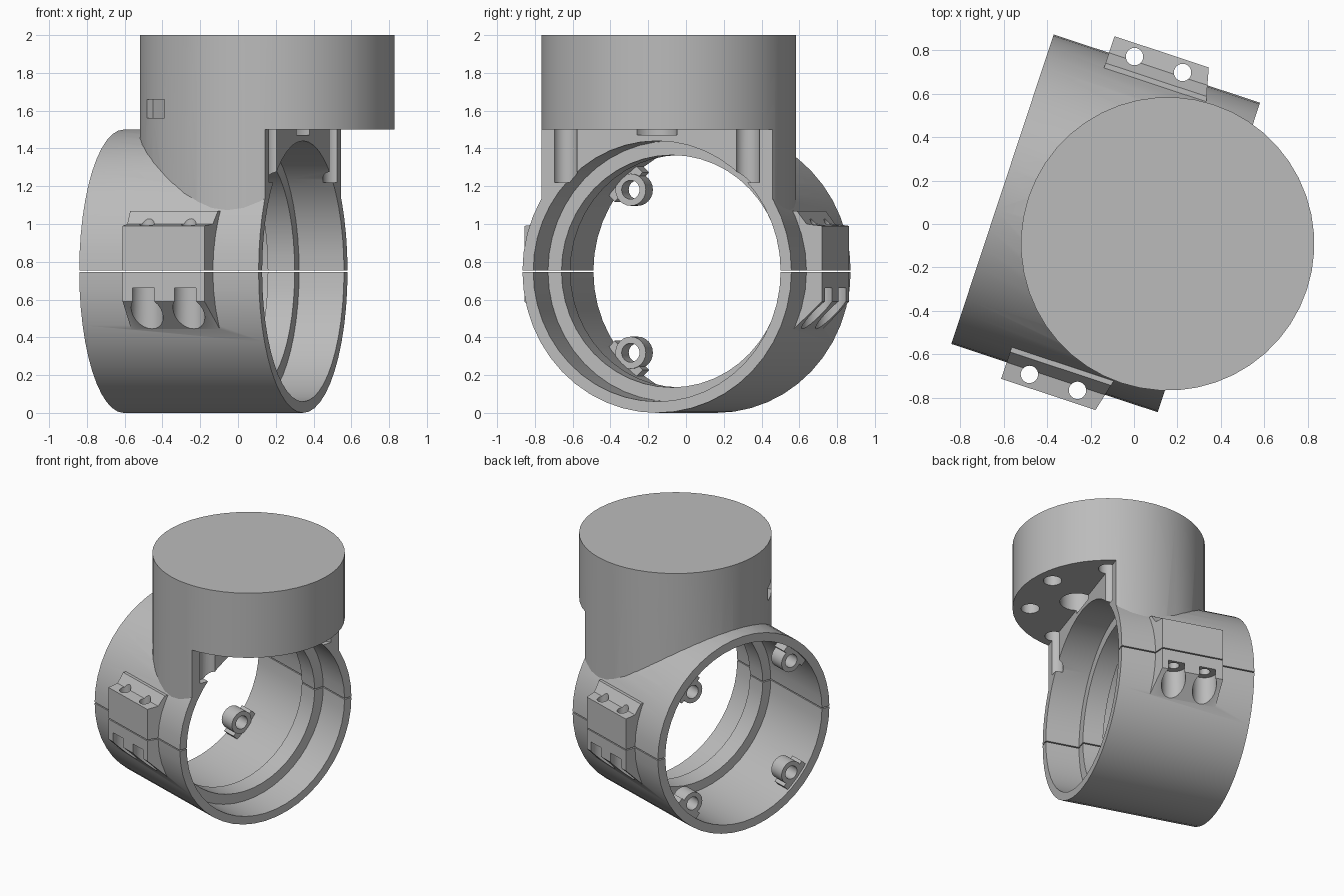
import bpy, bmesh
from math import radians, cos, sin, pi
from mathutils import Matrix, Vector

cube = bpy.data.objects.get("Cube")
if cube:
    bpy.data.objects.remove(cube, do_unlink=True)

grey = bpy.data.materials.new("plain_grey")
grey.use_nodes = True
grey.diffuse_color = (0.5, 0.5, 0.5, 1)
grey.node_tree.nodes["Principled BSDF"].inputs["Base Color"].default_value = (0.5, 0.5, 0.5, 1)

TUBE_Z = 0.75      # height of the tube axis (along local x, from 0 to 1)
COLUMN_X = 0.8     # local x of the upright column


def make(name, bm):
    bmesh.ops.recalc_face_normals(bm, faces=bm.faces)
    mesh = bpy.data.meshes.new(name)
    bm.to_mesh(mesh)
    bm.free()
    mesh.materials.append(grey)
    obj = bpy.data.objects.new(name, mesh)
    bpy.context.collection.objects.link(obj)
    return obj


def rod(start, end, radius, sides=24, name="cutter"):
    """Cylinder between two points."""
    a, b = Vector(start), Vector(end)
    turn = (b - a).to_track_quat('Z', 'Y').to_matrix().to_4x4()
    bm = bmesh.new()
    bmesh.ops.create_cone(bm, cap_ends=True, segments=sides, radius1=radius, radius2=radius,
                          depth=(b - a).length, matrix=Matrix.Translation((a + b) / 2) @ turn)
    return make(name, bm)


def box(low, high, name="cutter", turn=Matrix.Identity(4)):
    a, b = Vector(low), Vector(high)
    bm = bmesh.new()
    bmesh.ops.create_cube(bm, size=1, matrix=turn @ Matrix.Translation((a + b) / 2)
                          @ Matrix.Diagonal((*(b - a), 1)))
    return make(name, bm)


def ear(side):
    """Clamp ear: side profile extruded along the tube, flared towards the open end."""
    profile = [(0.83, 0.99), (0.75, 1.0), (0.70, 1.07), (0.6, 1.07),
               (0.6, 0.42), (0.66, 0.42), (0.83, 0.59)]
    bm = bmesh.new()
    near = [bm.verts.new((0.268, side * y, z)) for y, z in profile]
    far = [bm.verts.new((0.725 + 0.25 * (0.83 - y), side * y, z)) for y, z in profile]
    bm.faces.new(near)
    bm.faces.new(far)
    for i in range(len(profile)):
        j = (i + 1) % len(profile)
        bm.faces.new((near[i], near[j], far[j], far[i]))
    return make("clamp_ear", bm)


def combine(target, tool, operation='DIFFERENCE'):
    mod = target.modifiers.new("combine", 'BOOLEAN')
    mod.object, mod.operation, mod.solver = tool, operation, 'EXACT'
    bpy.context.view_layer.objects.active = target
    bpy.ops.object.modifier_apply(modifier=mod.name)
    bpy.data.objects.remove(tool, do_unlink=True)


# Tube and upright column, trimmed flush with the tube's open end below the overhang
body = rod((0, 0, TUBE_Z), (1.02, 0, TUBE_Z), 0.75, 48, "upper_housing")
combine(body, rod((COLUMN_X, 0, 0.85), (COLUMN_X, 0, 2), 0.675, 48), 'UNION')
combine(body, box((1, -1, -0.5), (2, 1, 1.5)))

# Clamp ears on both sides
for side in (1, -1):
    combine(body, ear(side), 'UNION')

# Stepped bore with an inner ledge
for x0, x1, radius in ((-0.1, 0.6, 0.685), (0.5, 0.8, 0.615), (0.75, 1.1, 0.69)):
    combine(body, rod((x0, 0, TUBE_Z), (x1, 0, TUBE_Z), radius, 48))

# Four screw bosses inside the rear end
for k in range(4):
    angle = pi / 4 + k * pi / 2
    y, z = 0.61 * cos(angle), TUBE_Z + 0.61 * sin(angle)
    web_turn = Matrix.Translation((0, 0, TUBE_Z)) @ Matrix.Rotation(angle, 4, 'X')
    combine(body, box((0.02, 0.63, -0.11), (0.13, 0.715, 0.11), "boss_web", web_turn), 'UNION')
    combine(body, rod((0.02, y, z), (0.14, y, z), 0.085, 24, "boss"), 'UNION')
    combine(body, rod((-0.1, y, z), (0.3, y, z), 0.05))

# Clamp screw holes with counterbores from below
for side in (1, -1):
    for x in (0.385, 0.618):
        y = side * 0.77
        combine(body, rod((x, y, 0.5), (x, y, 1.2), 0.04))
        combine(body, rod((x, y, 0.38), (x, y, 0.66), 0.085))

# Bolt holes under the overhang; the outer pair leaves grooves in the end wall
for degrees in (-67.5, -22.5, 22.5, 67.5):
    x = COLUMN_X + 0.55 * cos(radians(degrees))
    y = 0.55 * sin(radians(degrees))
    combine(body, rod((x, y, 1.22), (x, y, 1.7), 0.065))
combine(body, rod((1.04, 0, 1.47), (1.04, 0, 1.7), 0.12))

# Small square pocket in the column
pocket_turn = Matrix.Translation((COLUMN_X, 0, 0)) @ Matrix.Rotation(radians(-134), 4, 'Z')
combine(body, box((0.63, -0.1, 1.56), (0.8, 0.1, 1.66), turn=pocket_turn))

# Split into two shells with a fine seam
lower = body.copy()
lower.data = body.data.copy()
lower.name = "lower_housing"
bpy.context.collection.objects.link(lower)
combine(body, box((-2, -2, -1), (2, 2, TUBE_Z + 0.004)))
combine(lower, box((-2, -2, TUBE_Z - 0.004), (2, 2, 3)))

# Place, turn and smooth both shells
place = Matrix.Translation((-0.605, 0.16, 0)) @ Matrix.Rotation(radians(-18.3), 4, 'Z')
bpy.ops.object.select_all(action='DESELECT')
for shell in (body, lower):
    shell.data.transform(place)
    shell.select_set(True)
bpy.context.view_layer.objects.active = body
bpy.ops.object.shade_smooth_by_angle(angle=radians(25))
